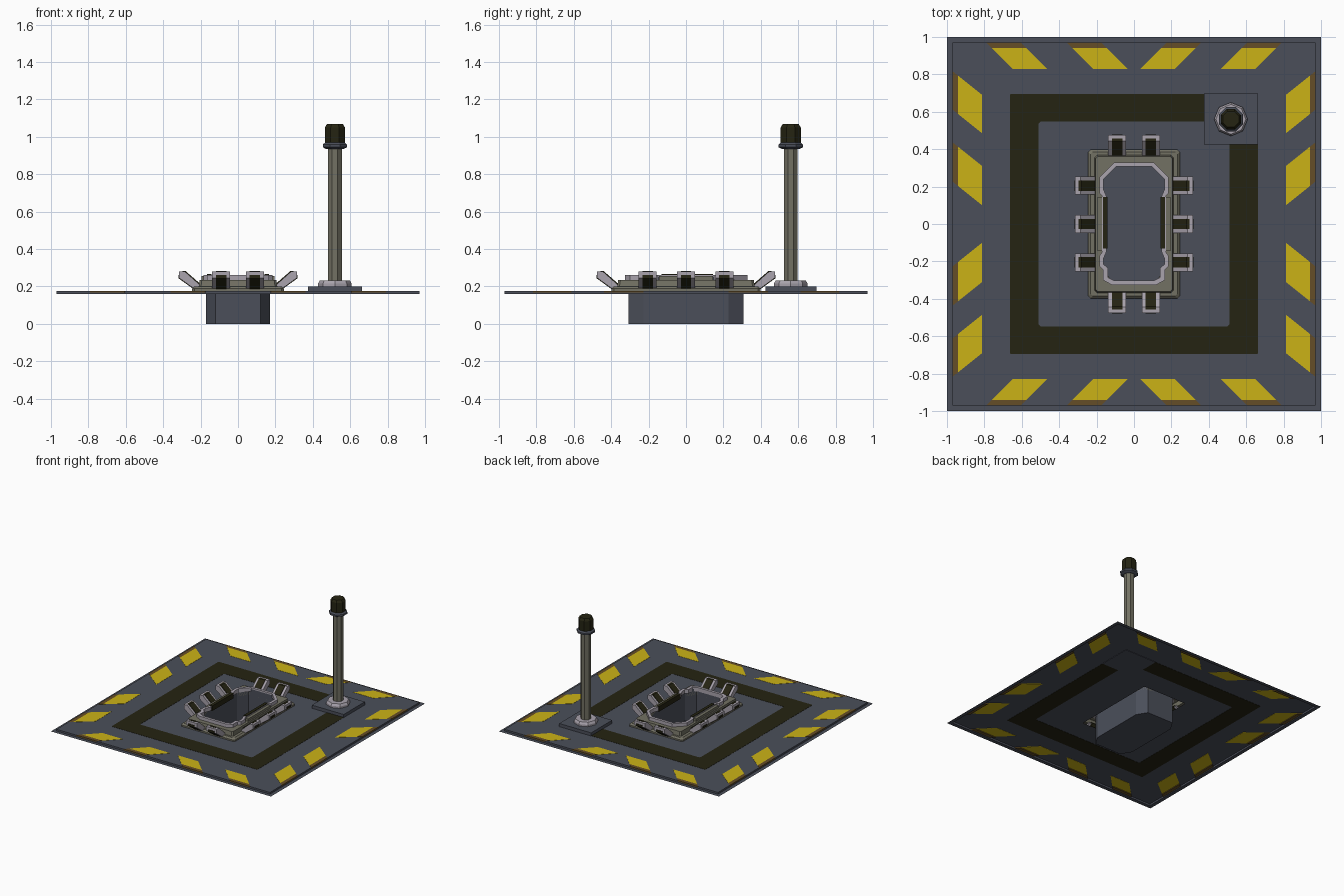
import bpy, bmesh, math
from mathutils import Vector

if "Cube" in bpy.data.objects:
    bpy.data.objects.remove(bpy.data.objects["Cube"])


def material(name, rgb):
    m = bpy.data.materials.new(name)
    m.diffuse_color = (*rgb, 1)
    m.use_nodes = True
    m.node_tree.nodes["Principled BSDF"].inputs["Base Color"].default_value = m.diffuse_color
    return m


SLATE = material("slate", (0.07, 0.078, 0.102))
YELLOW = material("hazard_yellow", (0.60, 0.45, 0.008))
BROWN = material("worn_brown", (0.13, 0.075, 0.02))
DARK = material("dark_olive", (0.018, 0.017, 0.006))
OLIVE = material("olive_grey", (0.17, 0.165, 0.125))
PALE = material("pale_metal", (0.40, 0.37, 0.42))


def finish(name, bm, mat):
    bmesh.ops.recalc_face_normals(bm, faces=bm.faces)
    me = bpy.data.meshes.new(name)
    bm.to_mesh(me)
    bm.free()
    me.materials.append(mat)
    ob = bpy.data.objects.new(name, me)
    bpy.context.collection.objects.link(ob)
    return ob


def loft(name, loops, mat, closed=False, cap_first=False, cap_last=False):
    """Skin a series of loops that share the same point count."""
    bm = bmesh.new()
    rows = [[bm.verts.new(p) for p in loop] for loop in loops]
    pairs = list(zip(rows, rows[1:]))
    if closed:
        pairs.append((rows[-1], rows[0]))
    for a, b in pairs:
        n = len(a)
        for i in range(n):
            j = (i + 1) % n
            bm.faces.new((a[i], a[j], b[j], b[i]))
    if cap_first:
        bm.faces.new(rows[0])
    if cap_last:
        bm.faces.new(rows[-1])
    return finish(name, bm, mat)


def at(points, z):
    return [(x, y, z) for x, y in points]


def prism(name, points, z0, z1, mat):
    return loft(name, [at(points, z0), at(points, z1)], mat, cap_first=True, cap_last=True)


def box(name, x0, x1, y0, y1, z0, z1, mat):
    return prism(name, [(x0, y0), (x1, y0), (x1, y1), (x0, y1)], z0, z1, mat)


def rect(hx, hy):
    return [(hx, hy), (-hx, hy), (-hx, -hy), (hx, -hy)]


def octo(hx, hy, cx, cy):
    """Rectangle with cut corners."""
    return [(hx, hy - cy), (hx - cx, hy), (cx - hx, hy), (-hx, hy - cy),
            (-hx, cy - hy), (cx - hx, -hy), (hx - cx, -hy), (hx, cy - hy)]


def turned(name, x, y, profile, mat, turn=0.5):
    """Eight-sided turned part from (radius, height) pairs."""
    loops = []
    for r, z in profile:
        loops.append([(x + r * math.cos((i + turn) * math.pi / 4),
                       y + r * math.sin((i + turn) * math.pi / 4), z) for i in range(8)])
    return loft(name, loops, mat, cap_first=True, cap_last=True)


# Thin floor sheet with a lowered outer lip and a central opening
loft("floor_sheet", [at(rect(0.2, 0.36), 0.174), at(rect(0.97, 0.97), 0.174),
                     at(rect(0.97, 0.97), 0.16), at(rect(1, 1), 0.16)], SLATE)

# Dark track around the centre
t_in, t_out = octo(0.51, 0.547, 0.01, 0.01), octo(0.663, 0.695, 0.003, 0.003)
loft("dark_track", [at(t_in, 0.1725), at(t_out, 0.1725), at(t_out, 0.1755), at(t_in, 0.1755)],
     DARK, closed=True)

# Hazard stripes, leaning toward the corners, with worn outer ends


def stripe(a, b, inner, slope, along_x, sx, sy):
    def poly(d0, d1):
        s0, s1 = (d0 - inner) * slope, (d1 - inner) * slope
        pts = [(a + s0, d0), (b + s0, d0), (b + s1, d1), (a + s1, d1)]
        if not along_x:
            pts = [(d, t) for t, d in pts]
        return [(sx * x, sy * y) for x, y in pts]
    prism("hazard_stripe", poly(inner, 0.94), 0.1725, 0.1755, YELLOW)
    prism("stripe_worn_end", poly(0.94, 0.9715), 0.1665, 0.1755, BROWN)


for sx in (-1, 1):
    for sy in (-1, 1):
        for a, b in ((0.035, 0.22), (0.465, 0.65)):
            stripe(a, b, 0.83, 1.0, True, sx, sy)
        for a, b in ((0.10, 0.31), (0.485, 0.69)):
            stripe(a, b, 0.812, 0.8, False, sx, sy)

# Shaft well below the frame
well = octo(0.17, 0.307, 0.05, 0.08)
loft("shaft_well", [at(well, 0), at(well, 0.25)], SLATE, cap_first=True)

# Stepped frame round the shaft
steps = [(0.245, 0.397, 0.176), (0.245, 0.397, 0.188), (0.232, 0.385, 0.2), (0.21, 0.368, 0.2),
         (0.205, 0.362, 0.235)]
loops = [at(octo(hx, hy, 0.012, 0.012), z) for hx, hy, z in steps]
loft("stepped_frame", loops + [at(well, 0.235), at(well, 0.2)], OLIVE)

# Pale rim, mirrored across x
outer = [(0.105, 0.33), (0.185, 0.25), (0.185, 0.165), (0.17, 0.15), (0.17, -0.15),
         (0.185, -0.17), (0.185, -0.225), (0.165, -0.245), (0.165, -0.30), (0.12, -0.325)]
inner = [(0.095, 0.308), (0.163, 0.24), (0.163, 0.185), (0.148, 0.15), (0.148, -0.15),
         (0.163, -0.185), (0.163, -0.215), (0.14, -0.235), (0.14, -0.285), (0.105, -0.303)]


def mirrored(half):
    return half + [(-x, y) for x, y in reversed(half)]


o, i = mirrored(outer), mirrored(inner)
loft("pale_rim", [at(i, 0.23), at(o, 0.23), at(o, 0.262), at(i, 0.262)], PALE, closed=True)

# Dark pads and olive backing on the long sides of the rim
for s in (-1, 1):
    x0, x1 = sorted((s * 0.142, s * 0.167))
    box("rim_pad", x0, x1, -0.13, 0.145, 0.225, 0.267, DARK)
    x0, x1 = sorted((s * 0.167, s * 0.194))
    box("rim_backing", x0, x1, -0.145, 0.145, 0.23, 0.255, OLIVE)

# Slanted clamps: pale finger with a dark strap
FINGER = [(0.195, 0.2), (0.225, 0.18), (0.315, 0.245), (0.315, 0.28), (0.285, 0.28)]
STRAP = [(0.186, 0.2), (0.2, 0.177), (0.226, 0.177), (0.318, 0.243), (0.318, 0.26),
         (0.298, 0.262), (0.298, 0.2815), (0.28, 0.2815)]


def clamp(name, profile, half, shift, pos, along_x, sign, mat):
    loops = []
    for w in (-half, half):
        pts = [(sign * (u + shift), pos + w, z) for u, z in profile]
        loops.append(pts if along_x else [(y, x, z) for x, y, z in pts])
    loft(name, loops, mat, cap_first=True, cap_last=True)


for sign in (-1, 1):
    spots = [(p, True, 0.0) for p in (-0.205, 0, 0.205)] + [(p, False, 0.16) for p in (-0.09, 0.09)]
    for pos, along_x, shift in spots:
        clamp("clamp_finger", FINGER, 0.048, shift, pos, along_x, sign, PALE)
        clamp("clamp_strap", STRAP, 0.028, shift, pos, along_x, sign, DARK)

# Corner post: base plate, collar, pole, neck ring and cap
PX, PY = 0.518, 0.56
box("post_base", 0.374, 0.664, 0.424, 0.698, 0.171, 0.2, SLATE)
turned("post_collar", PX, PY, [(0.09, 0.2), (0.09, 0.215), (0.08, 0.232), (0.05, 0.232)], PALE, 0)
turned("post_pole", PX, PY, [(0.04, 0.2), (0.04, 0.95)], OLIVE)
turned("post_neck", PX, PY, [(0.05, 0.934), (0.07, 0.944), (0.07, 0.958), (0.058, 0.968)], SLATE)
turned("post_cap", PX, PY, [(0.058, 0.966), (0.058, 1.05), (0.046, 1.068)], DARK)
